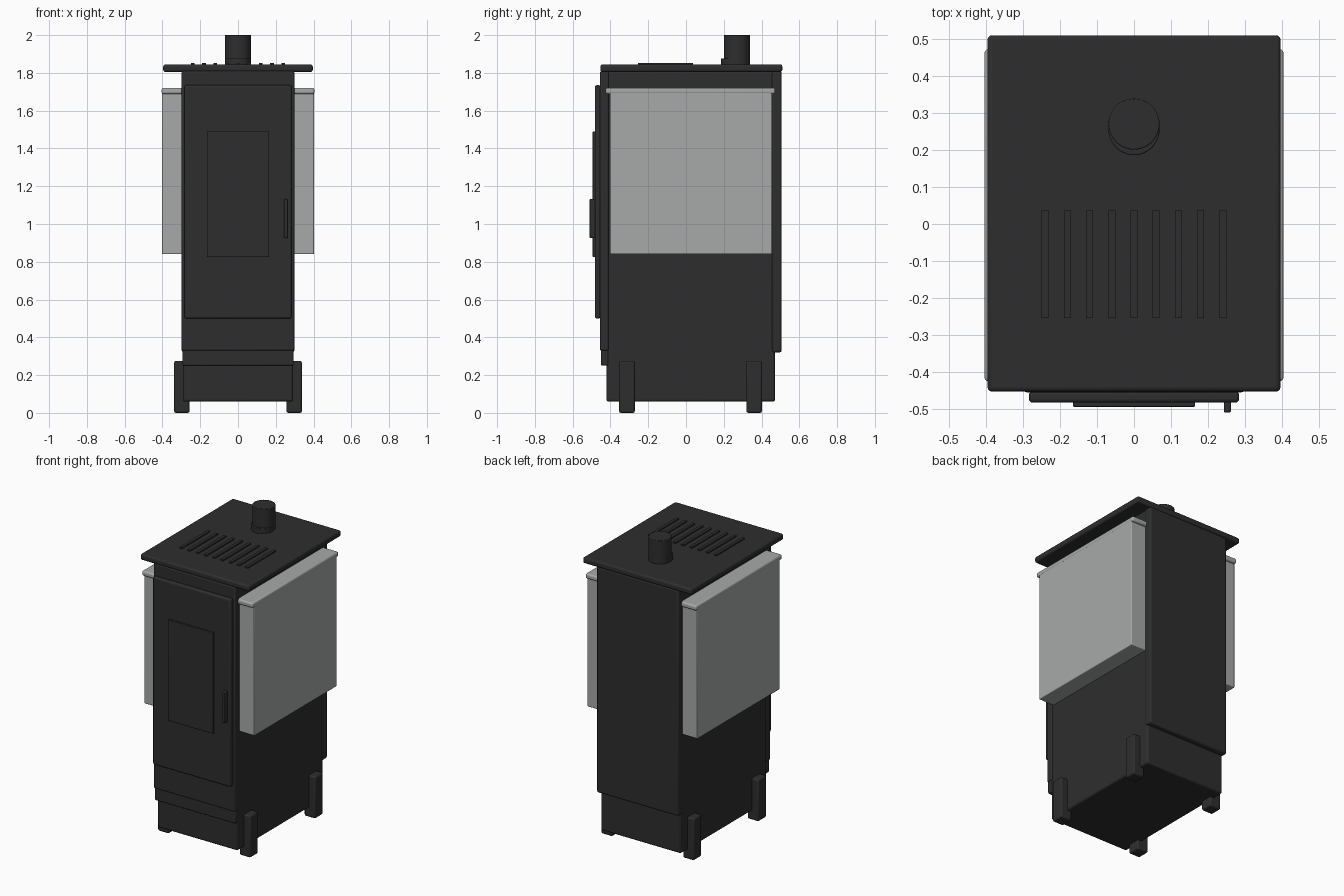
import bpy, bmesh, math
from mathutils import Vector

if "Cube" in bpy.data.objects:
    bpy.data.objects.remove(bpy.data.objects["Cube"])


def material(name, rgb):
    m = bpy.data.materials.new(name)
    m.diffuse_color = (*rgb, 1.0)
    m.use_nodes = True
    m.node_tree.nodes["Principled BSDF"].inputs["Base Color"].default_value = m.diffuse_color
    return m


BLACK = material("black_iron", (0.027, 0.027, 0.027))
STONE = material("grey_stone", (0.38, 0.40, 0.395))


def finish(ob, mat, bevel, segments=3):
    ob.data.materials.append(mat)
    if bevel:
        mod = ob.modifiers.new("rounded_edges", "BEVEL")
        mod.width, mod.segments = bevel, segments
        mod.limit_method = "ANGLE"
    bpy.ops.object.select_all(action="DESELECT")
    ob.select_set(True)
    bpy.context.view_layer.objects.active = ob
    bpy.ops.object.shade_smooth_by_angle(angle=math.radians(35))
    return ob


def box(name, x, y, z, mat=BLACK, bevel=0.008):
    """Rounded box spanning the given (low, high) ranges."""
    bm = bmesh.new()
    bmesh.ops.create_cube(bm, size=1)
    lo, hi = Vector((x[0], y[0], z[0])), Vector((x[1], y[1], z[1]))
    for v in bm.verts:
        v.co = Vector([(lo[i] + hi[i]) / 2 + v.co[i] * (hi[i] - lo[i]) for i in range(3)])
    me = bpy.data.meshes.new(name)
    bm.to_mesh(me)
    bm.free()
    ob = bpy.data.objects.new(name, me)
    bpy.context.collection.objects.link(ob)
    return finish(ob, mat, bevel)


def tube(name, y, z, radius):
    bpy.ops.mesh.primitive_cylinder_add(vertices=48, radius=radius, depth=z[1] - z[0],
                                        location=(0, y, sum(z) / 2))
    ob = bpy.context.object
    ob.name = name
    return finish(ob, BLACK, 0.003, 2)


# Firebox body with back, front and lower front panels
box("body", (-0.292, 0.292), (-0.422, 0.472), (0.06, 1.81), bevel=0.012)
box("back_panel", (-0.298, 0.298), (0.455, 0.506), (0.32, 1.81), bevel=0.012)
box("front_panel", (-0.298, 0.298), (-0.455, -0.41), (0.33, 1.81))
box("drawer_front", (-0.295, 0.295), (-0.45, -0.41), (0.25, 0.335))

# Door with window and handle
box("door", (-0.284, 0.284), (-0.483, -0.452), (0.50, 1.735), bevel=0.010)
box("door_window", (-0.165, 0.165), (-0.494, -0.48), (0.825, 1.49), bevel=0.003)
box("door_handle", (0.243, 0.262), (-0.51, -0.48), (0.925, 1.132), bevel=0.005)

# Top plate with raised vent slats
box("top_plate", (-0.396, 0.396), (-0.453, 0.51), (1.805, 1.845), bevel=0.012)
for i in range(9):
    x = (i - 4) * 0.06
    box(f"vent_slat_{i + 1}", (x - 0.0095, x + 0.0095), (-0.254, 0.037), (1.84, 1.853), bevel=0)

# Flue pipe and its collar
tube("flue_pipe", 0.270, (1.83, 2.0), 0.069)
tube("flue_collar", 0.255, (1.83, 1.877), 0.069)

# Side stones with caps, and feet
for side, s in (("left", -1), ("right", 1)):
    def span(a, b):
        return tuple(sorted((s * a, s * b)))
    box(f"{side}_stone", span(0.285, 0.402), (-0.403, 0.455), (0.84, 1.70), STONE, 0.005)
    box(f"{side}_stone_cap", span(0.285, 0.404), (-0.425, 0.472), (1.688, 1.721), STONE, 0.010)
    for end, y in (("front", (-0.354, -0.271)), ("back", (0.320, 0.402))):
        box(f"{side}_{end}_foot", span(0.257, 0.338), y, (0.0, 0.276), bevel=0.010)
